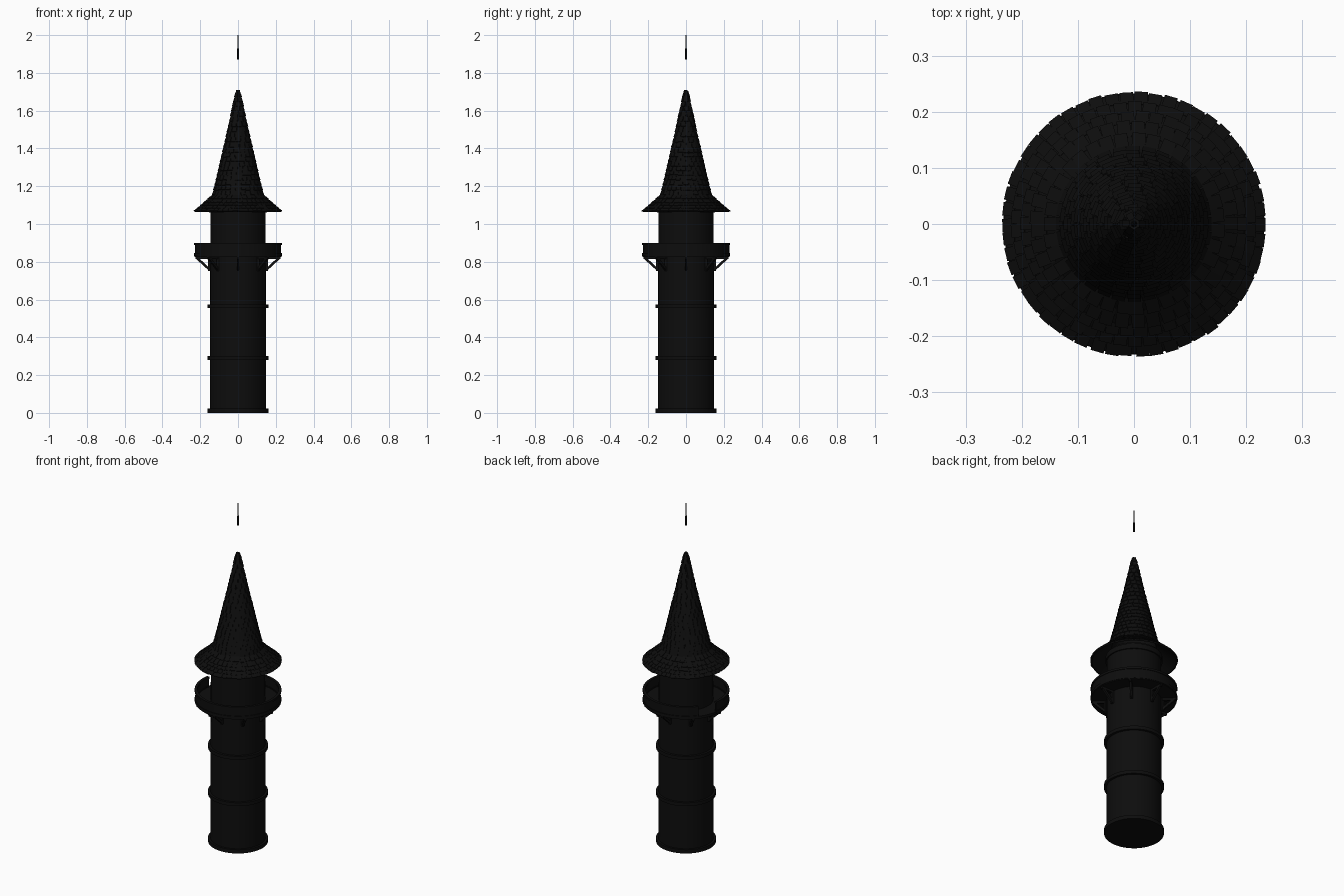
import bpy, bmesh, math, random
from mathutils import Matrix, Vector

random.seed(4)
cube = bpy.data.objects.get("Cube")
if cube:
    bpy.data.objects.remove(cube)

black = bpy.data.materials.new("soot_black")
black.use_nodes = True
color = (0.004, 0.004, 0.004, 1)
black.diffuse_color = color
black.node_tree.nodes["Principled BSDF"].inputs["Base Color"].default_value = color


def finish(name, bm, smooth=True):
    """Turn a bmesh into a named, coloured object."""
    bmesh.ops.recalc_face_normals(bm, faces=bm.faces)
    mesh = bpy.data.meshes.new(name)
    bm.to_mesh(mesh)
    bm.free()
    mesh.materials.append(black)
    obj = bpy.data.objects.new(name, mesh)
    bpy.context.collection.objects.link(obj)
    if smooth:
        bpy.ops.object.select_all(action="DESELECT")
        obj.select_set(True)
        bpy.context.view_layer.objects.active = obj
        bpy.ops.object.shade_smooth_by_angle(angle=math.radians(35))
    return obj


def lathe(name, profile, start=0, sweep=360, steps=48):
    """Spin a closed (radius, z) profile about z; a partial sweep is capped."""
    bm = bmesh.new()
    turn = Matrix.Rotation(math.radians(start), 3, "Z")
    verts = [bm.verts.new(turn @ Vector((r, 0, z))) for r, z in profile]
    face = bm.faces.new(verts)
    if sweep == 360:
        edges = list(face.edges)
        bmesh.ops.delete(bm, geom=[face], context="FACES_ONLY")
        geom = verts + edges
    else:
        end = bmesh.ops.duplicate(bm, geom=verts + list(face.edges) + [face])
        geom = verts + list(face.edges)
        far = [g for g in end["geom"] if isinstance(g, bmesh.types.BMVert)]
        bmesh.ops.rotate(bm, verts=far, matrix=Matrix.Rotation(math.radians(sweep), 3, "Z"))
    bmesh.ops.spin(bm, geom=geom, axis=(0, 0, 1), cent=(0, 0, 0),
                   angle=math.radians(sweep), steps=steps)
    bmesh.ops.remove_doubles(bm, verts=bm.verts, dist=0.0001)
    return finish(name, bm)


def ring(name, inner, outer, low, high, **arc):
    return lathe(name, [(inner, low), (outer, low), (outer, high), (inner, high)], **arc)


def cone(name, r1, r2, low, high, sides):
    bm = bmesh.new()
    bmesh.ops.create_cone(bm, cap_ends=True, segments=sides, radius1=r1, radius2=r2,
                          depth=high - low,
                          matrix=Matrix.Translation((0, 0, (low + high) / 2)))
    return finish(name, bm)


def add_beam(bm, a, b, width):
    """Square beam between two points."""
    a, b = Vector(a), Vector(b)
    rot = (b - a).to_track_quat("Z", "Y").to_matrix().to_4x4()
    size = Matrix.Diagonal((width, width, (b - a).length, 1))
    bmesh.ops.create_cube(bm, size=1, matrix=Matrix.Translation((a + b) / 2) @ rot @ size)


# Round shaft with its bands
cone("tower_shaft", 0.149, 0.146, 0, 1.1, 48)
for name, low, high in (("base_band", 0, 0.022), ("lower_band", 0.28, 0.3),
                        ("upper_band", 0.555, 0.575)):
    ring(name, 0.14, 0.161, low, high)

# Balcony floor, open parapet and its rails
ring("balcony_floor", 0.14, 0.23, 0.826, 0.84)
gap = dict(start=170, sweep=332, steps=44)
ring("balcony_parapet", 0.221, 0.229, 0.838, 0.892, **gap)
ring("balcony_handrail", 0.218, 0.233, 0.888, 0.9, **gap)
ring("balcony_foot_rail", 0.219, 0.233, 0.83, 0.846, **gap)

# Braces under the balcony
bm = bmesh.new()
for i in range(8):
    turn = Matrix.Rotation(i * math.tau / 8, 3, "Z")
    for a, b in (((0.152, 0, 0.75), (0.152, 0, 0.826)),
                 ((0.152, 0, 0.76), (0.222, 0, 0.824)),
                 ((0.15, 0, 0.82), (0.226, 0, 0.82))):
        add_beam(bm, turn @ Vector(a), turn @ Vector(b), 0.013)
finish("balcony_braces", bm, smooth=False)

# Hollow roof: flared eave below a steep, slightly concave spire
outline = [(0.232, 1.068), (0.18, 1.112), (0.134, 1.155), (0.108, 1.26), (0.081, 1.38),
           (0.055, 1.49), (0.031, 1.6), (0.016, 1.675), (0.009, 1.705)]
lathe("roof_shell", outline + [(0.001, 1.705), (0.001, 1.69), (0.12, 1.15), (0.226, 1.064)])
ring("eave_beam", 0.14, 0.153, 1.06, 1.09)

# Overlapping shingles laid in rows along the roof outline
bm = bmesh.new()
course = 0.026
for (r1, z1), (r2, z2) in zip(outline, outline[1:]):
    length = math.hypot(r2 - r1, z2 - z1)
    slope = math.atan2(z2 - z1, r1 - r2)
    rows = max(1, round(length / course))
    for row in range(rows):
        t = (row + 0.5) / rows
        radius, z = r1 + (r2 - r1) * t, z1 + (z2 - z1) * t
        count = max(6, round(math.tau * radius / 0.026))
        for i in range(count):
            angle = (i + row % 2 / 2 + random.uniform(-0.1, 0.1)) * math.tau / count
            place = (Matrix.Rotation(angle, 4, "Z") @ Matrix.Translation((radius, 0, z))
                     @ Matrix.Rotation(slope - 0.12, 4, "Y"))
            size = (length / rows * random.uniform(1.0, 1.3),
                    math.tau * radius / count * 0.92, 0.005)
            bmesh.ops.create_cube(bm, size=1, matrix=place @ Matrix.Diagonal((*size, 1)))
finish("roof_shingles", bm, smooth=False)

# Needle floating above the roof
cone("finial_needle", 0.006, 0.0015, 1.87, 2.0, 8)
